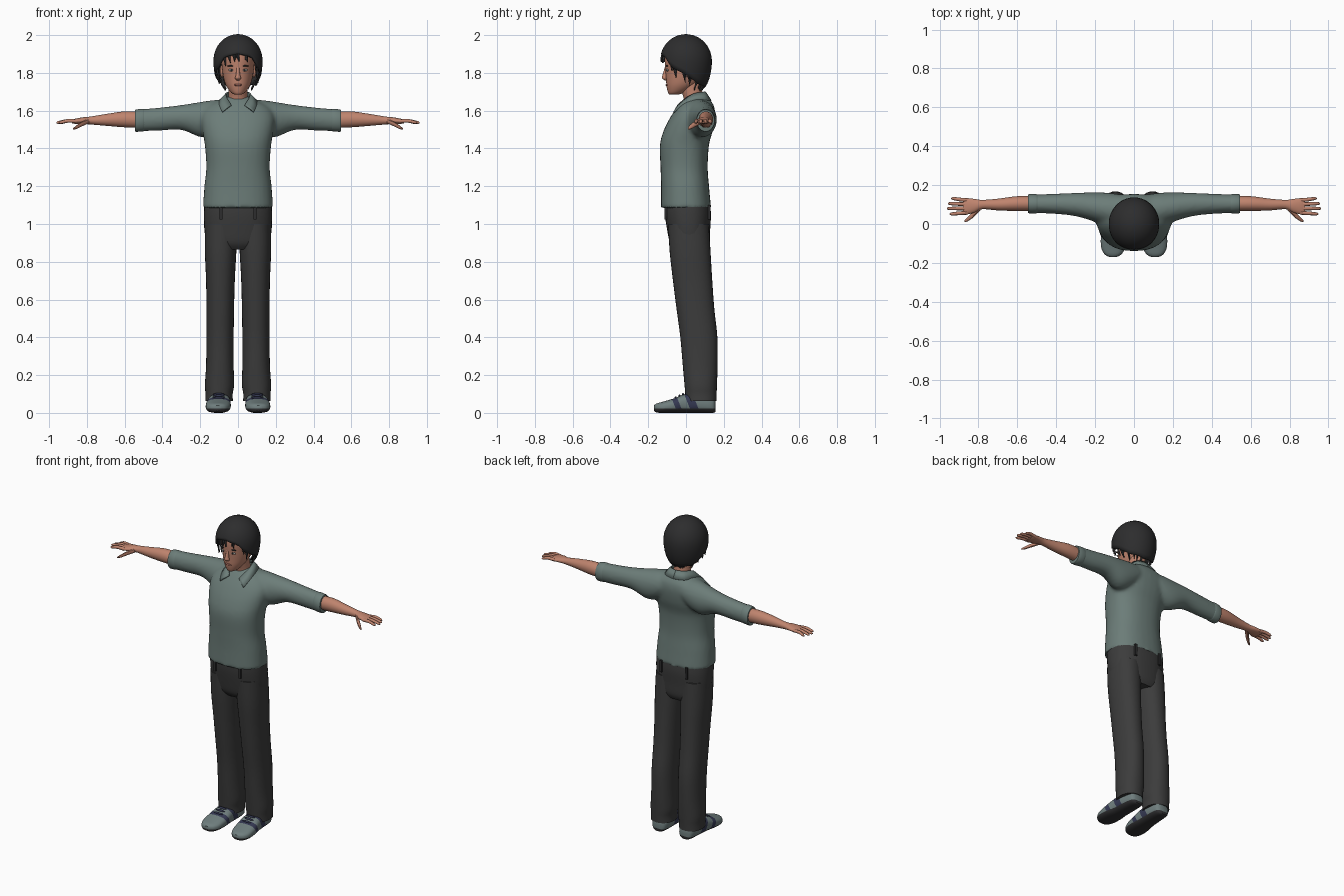
import bpy, bmesh, math, random
from mathutils import Vector

random.seed(4)
if "Cube" in bpy.data.objects:
    bpy.data.objects.remove(bpy.data.objects["Cube"])
parts = []


def material(name, r, g, b):
    m = bpy.data.materials.new(name)
    m.use_nodes = True
    m.diffuse_color = (r, g, b, 1)
    m.node_tree.nodes["Principled BSDF"].inputs["Base Color"].default_value = (r, g, b, 1)
    return m


SKIN = material("skin", .52, .23, .155)
SHIRT = material("shirt_grey_green", .15, .205, .19)
PANTS = material("trouser_charcoal", .045, .045, .045)
HAIR = material("hair_black", .026, .026, .027)
SHOE = material("shoe_grey", .16, .21, .21)
NAVY = material("shoe_navy", .035, .04, .085)
SOLE = material("sole_dark", .03, .03, .032)
EYE = material("eye_white", .42, .42, .39)
LIPS = material("lips", .34, .13, .1)


def add(name, bm, *mats, mirror=False):
    """Turn a bmesh into an object, optionally mirrored across x."""
    bmesh.ops.recalc_face_normals(bm, faces=bm.faces)
    me = bpy.data.meshes.new(name)
    bm.to_mesh(me)
    bm.free()
    ob = bpy.data.objects.new(name, me)
    bpy.context.scene.collection.objects.link(ob)
    for m in mats:
        me.materials.append(m)
    if mirror:
        ob.modifiers.new("Mirror", "MIRROR").use_mirror_merge = False
    parts.append(ob)
    return ob


def smooth_rings(rings, steps):
    """Catmull-Rom interpolation through cross-section rings."""
    out = []
    for i in range(len(rings) - 1):
        four = [rings[max(0, min(len(rings) - 1, i + k))] for k in (-1, 0, 1, 2)]
        for s in range(steps):
            t = s / steps
            out.append([b + .5 * t * (c - a + t * (2*a - 5*b + 4*c - d + t * (3*(b - c) + d - a)))
                        for a, b, c, d in zip(*four)])
    return out + [rings[-1]]


def loft(bm, axis, rings, segs=32, steps=4, power=2.0):
    """Rings are (position, centre 1, centre 2, radius 1, radius 2) along an axis."""
    loops = []
    for t, c1, c2, r1, r2 in smooth_rings(rings, steps):
        loop = []
        for k in range(segs):
            a = math.tau * k / segs
            u, v = math.cos(a), math.sin(a)
            p = c1 + r1 * math.copysign(abs(u) ** (2 / power), u)
            q = c2 + r2 * math.copysign(abs(v) ** (2 / power), v)
            loop.append(bm.verts.new({"x": (t, p, q), "y": (p, t, q), "z": (p, q, t)}[axis]))
        loops.append(loop)
    for a, b in zip(loops, loops[1:]):
        for k in range(segs):
            n = (k + 1) % segs
            bm.faces.new((a[k], a[n], b[n], b[k]))
    bm.faces.new(loops[0])
    bm.faces.new(loops[-1])
    return bm


def ball(bm, at, radii):
    new = bmesh.ops.create_uvsphere(bm, u_segments=16, v_segments=10, radius=1)["verts"]
    bmesh.ops.scale(bm, vec=radii, verts=new)
    bmesh.ops.translate(bm, vec=at, verts=new)
    return bm


def cut(bm, point, normal, where=lambda c: True):
    faces = [f for f in bm.faces if where(f.calc_center_median())]
    geom = faces + list({e for f in faces for e in f.edges}) + list({v for f in faces for v in f.verts})
    bmesh.ops.bisect_plane(bm, geom=geom, plane_co=point, plane_no=normal)


def paint(bm, rule):
    for f in bm.faces:
        f.material_index = rule(f.calc_center_median())


# Shirt: torso and sleeves fused into one smooth surface
bm = loft(bmesh.new(), "z", [
    (1.085, 0, 0, .186, .133), (1.2, 0, -.005, .178, .127), (1.3, 0, -.01, .168, .125),
    (1.42, 0, -.008, .176, .13), (1.5, 0, .014, .19, .13), (1.57, 0, .037, .195, .117),
    (1.62, 0, .052, .165, .098), (1.655, 0, .056, .1, .073), (1.675, 0, .055, .06, .05)], power=2.3)
sleeve = [(.06, .065, 1.585, .085, .075), (.13, .075, 1.563, .085, .093), (.2, .087, 1.553, .076, .093),
          (.3, .1, 1.564, .06, .066), (.42, .104, 1.555, .051, .061), (.535, .104, 1.548, .047, .058)]
loft(bm, "x", sleeve)
loft(bm, "x", [(-r[0], *r[1:]) for r in sleeve])
shirt = add("shirt", bm)
remesh = shirt.modifiers.new("Fuse", "REMESH")
remesh.mode, remesh.voxel_size = "VOXEL", .011
relax = shirt.modifiers.new("Relax", "SMOOTH")
relax.factor, relax.iterations = .5, 5
fused = bpy.data.meshes.new_from_object(shirt.evaluated_get(bpy.context.evaluated_depsgraph_get()))
shirt.modifiers.clear()
shirt.data = fused

# Open neckline cut into the shirt front
bm = bmesh.new()
bm.from_mesh(fused)
near = lambda c: c.z > 1.5 and c.y < .03 and abs(c.x) < .12
for side in (1, -1):
    cut(bm, (0, 0, 1.55), (side, 0, -.58), near)
paint(bm, lambda c: int(near(c) and abs(c.x) < .58 * (c.z - 1.55)))
bm.to_mesh(fused)
bm.free()
fused.materials.clear()
fused.materials.append(SHIRT)
fused.materials.append(SKIN)

# Rolled cuffs
add("sleeve_cuffs", loft(bmesh.new(), "x", [
    (.495, .104, 1.55, .046, .057), (.505, .104, 1.55, .05, .06), (.54, .104, 1.547, .049, .059),
    (.546, .104, 1.547, .045, .055)], steps=2), SHIRT, mirror=True)

# Collar: a folded band from the nape to the front points
upper = [(0, .105, 1.7), (.045, .09, 1.7), (.065, .045, 1.692), (.06, 0, 1.67), (.036, -.045, 1.632)]
lower = [(0, .135, 1.655), (.07, .115, 1.657), (.1, .045, 1.655), (.1, -.02, 1.632), (.084, -.066, 1.595)]
bm = bmesh.new()
rows = [[bm.verts.new(p) for p in smooth_rings(edge, 4)] for edge in (upper, lower)]
for k in range(len(rows[0]) - 1):
    bm.faces.new((rows[0][k], rows[0][k + 1], rows[1][k + 1], rows[1][k]))
collar = add("collar", bm, SHIRT, mirror=True)
collar.modifiers.new("Thickness", "SOLIDIFY").thickness = .008

# Trousers
add("trouser_seat", loft(bmesh.new(), "z", [
    (.865, 0, .025, .14, .085), (.9, 0, .02, .166, .105), (.97, 0, .014, .178, .114),
    (1.05, 0, .01, .181, .122), (1.11, 0, .006, .178, .12)], power=2.3), PANTS)
add("trouser_legs", loft(bmesh.new(), "z", [
    (1.0, .088, .013, .086, .108), (.85, .092, .022, .083, .108), (.7, .093, .035, .076, .104),
    (.55, .094, .05, .073, .1), (.4, .095, .068, .072, .098), (.25, .096, .075, .073, .092),
    (.15, .098, .078, .077, .086), (.1, .1, .079, .072, .083), (.062, .1, .08, .073, .081)],
    power=2.2), PANTS, mirror=True)
bm = bmesh.new()
for x, y in ((.09, -.107), (.09, .124)):
    loft(bm, "z", [(1.025, x, y, .008, .007), (1.1, x, y, .008, .007)], segs=8, steps=1, power=6)
add("belt_loops", bm, HAIR, mirror=True)

# Shoes, with dark soles and navy side panels
bm = loft(bmesh.new(), "y", [
    (.156, .096, .035, .025, .03), (.14, .096, .042, .046, .042), (.08, .097, .05, .056, .05),
    (.0, .1, .05, .06, .05), (-.06, .104, .039, .066, .039), (-.12, .107, .03, .062, .03),
    (-.155, .108, .026, .044, .024), (-.17, .108, .025, .018, .014)], power=2.6)
cut(bm, (0, 0, .022), (0, 0, 1))
for y in (-.045, -.015, .03, .075):
    cut(bm, (0, y, 0), (0, 1, .4))


def shoe_colour(c):
    s = c.y + .4 * c.z
    return 2 if c.z < .022 else int(-.045 < s < -.015 or .03 < s < .075)


paint(bm, shoe_colour)
add("shoes", bm, SHOE, NAVY, SOLE, mirror=True)
bm = bmesh.new()
for y, z in ((-.055, .08), (-.035, .09), (-.015, .098)):
    ball(bm, (.102, y, z), (.032, .006, .007))
add("shoe_laces", bm, NAVY, mirror=True)

# Forearms, palms, fingers and thumbs
add("forearms", loft(bmesh.new(), "x", [
    (.5, .105, 1.55, .038, .042), (.6, .105, 1.554, .038, .042), (.7, .1, 1.551, .03, .031),
    (.78, .1, 1.548, .024, .021), (.82, .094, 1.547, .035, .018), (.86, .091, 1.544, .042, .014),
    (.88, .091, 1.543, .038, .009)], segs=24), SKIN, mirror=True)
bm = bmesh.new()
for y0, y1, tip in ((.058, .052, .948), (.08, .08, .962), (.101, .105, .957), (.122, .131, .94)):
    loft(bm, "x", [(.855, y0, 1.544, .01, .01), (.9, (y0 + y1) / 2, 1.546, .0095, .01),
                   (tip - .012, y1, 1.538, .008, .008), (tip, y1, 1.536, .003, .003)], segs=10, steps=3)
loft(bm, "x", [(.79, .085, 1.545, .014, .013), (.825, .05, 1.53, .015, .013),
               (.855, .025, 1.513, .011, .01), (.873, .013, 1.503, .004, .004)], segs=10, steps=3)
add("fingers", bm, SKIN, mirror=True)

# Neck and head
add("neck", loft(bmesh.new(), "z", [
    (1.6, 0, .045, .06, .055), (1.66, 0, .042, .053, .053), (1.71, 0, .03, .05, .055),
    (1.78, 0, .025, .052, .06)]), SKIN)
add("head", loft(bmesh.new(), "z", [
    (1.685, 0, -.065, .016, .022), (1.695, 0, -.052, .036, .043), (1.73, 0, -.026, .062, .077),
    (1.77, 0, -.01, .076, .096), (1.82, 0, 0, .084, .11), (1.88, 0, 0, .088, .112),
    (1.94, 0, 0, .075, .1), (1.975, 0, 0, .04, .06)]), SKIN)
add("nose", loft(bmesh.new(), "z", [
    (1.761, 0, -.107, .008, .006), (1.772, 0, -.113, .016, .014), (1.79, 0, -.112, .011, .012),
    (1.82, 0, -.107, .008, .008), (1.838, 0, -.105, .006, .004)], segs=16), SKIN)
add("ears", ball(bmesh.new(), (.084, .012, 1.81), (.012, .02, .034)), SKIN, mirror=True)
add("eyes", ball(bmesh.new(), (.034, -.098, 1.815), (.016, .007, .007)), EYE, mirror=True)
add("irises", ball(bmesh.new(), (.034, -.1035, 1.815), (.006, .003, .0062)), HAIR, mirror=True)
add("eyebrows", ball(bmesh.new(), (.036, -.1, 1.837), (.021, .007, .004)), HAIR, mirror=True)
add("mouth", ball(bmesh.new(), (0, -.101, 1.736), (.023, .007, .006)), LIPS)

# Hair: a shell that hangs lower at the back, covered in tapered locks
HAIRLINE = [(0, 80), (35, 88), (55, 110), (90, 126), (125, 150), (180, 162)]


def hair_end(a):
    d = abs(math.degrees(math.atan2(math.sin(a), math.cos(a))))
    for (d0, p0), (d1, p1) in zip(HAIRLINE, HAIRLINE[1:]):
        if d <= d1 + .001:
            return math.radians(p0 + (p1 - p0) * (d - d0) / (d1 - d0))


def on_hair(a, p, scale):
    f = math.sin(p) if p < math.pi / 2 else .45 + .55 * math.sin(p)
    drop = .13 if p < math.pi / 2 else .16
    return Vector((.12 * f * math.sin(a), -.127 * f * math.cos(a), drop * math.cos(p))) * scale + Vector((0, 0, 1.865))


bm = bmesh.new()
N, M = 48, 12
grid = [[bm.verts.new(on_hair(math.tau * k / N, hair_end(math.tau * k / N) * (j + .2) / M, .985))
         for k in range(N)] for j in range(M)]
for a, b in zip(grid, grid[1:]):
    for k in range(N):
        bm.faces.new((a[k], a[(k + 1) % N], b[(k + 1) % N], b[k]))
bm.faces.new(grid[0])
shell = add("hair_shell", bm, HAIR)
shell.modifiers.new("Thickness", "SOLIDIFY").thickness = .012


def lock(bm, a, start, end, width, curl, lift):
    loops = []
    for j in range(8):
        t = j / 7
        p = start + (end - start) * t
        mid = a + curl * t * t
        w = width * (1 - .93 * t ** 3)
        out = 1.02 + lift * t
        loops.append([bm.verts.new(on_hair(mid + s * w, p, r)) for s, r in
                      ((-1, out - .045), (0, out), (1, out - .045), (0, out - .08))])
    for x, y in zip(loops, loops[1:]):
        for k in range(4):
            n = (k + 1) % 4
            bm.faces.new((x[k], x[n], y[n], y[k]))
    bm.faces.new(loops[0])
    bm.faces.new(loops[-1])


bm = bmesh.new()
for count, reach, width in ((30, 1.07, .17), (22, .82, .2), (14, .58, .27)):
    for k in range(count):
        a = math.tau * (k + random.uniform(.2, .8)) / count
        lock(bm, a, random.uniform(.1, .3), hair_end(a) * reach * random.uniform(.93, 1.06),
             width, random.uniform(-.25, .25), random.uniform(.02, .055))
add("hair_locks", bm, HAIR)

# Smooth shading with crisp edges
bpy.ops.object.select_all(action="DESELECT")
for ob in parts:
    ob.select_set(True)
bpy.context.view_layer.objects.active = shirt
bpy.ops.object.shade_smooth_by_angle(angle=math.radians(40))
